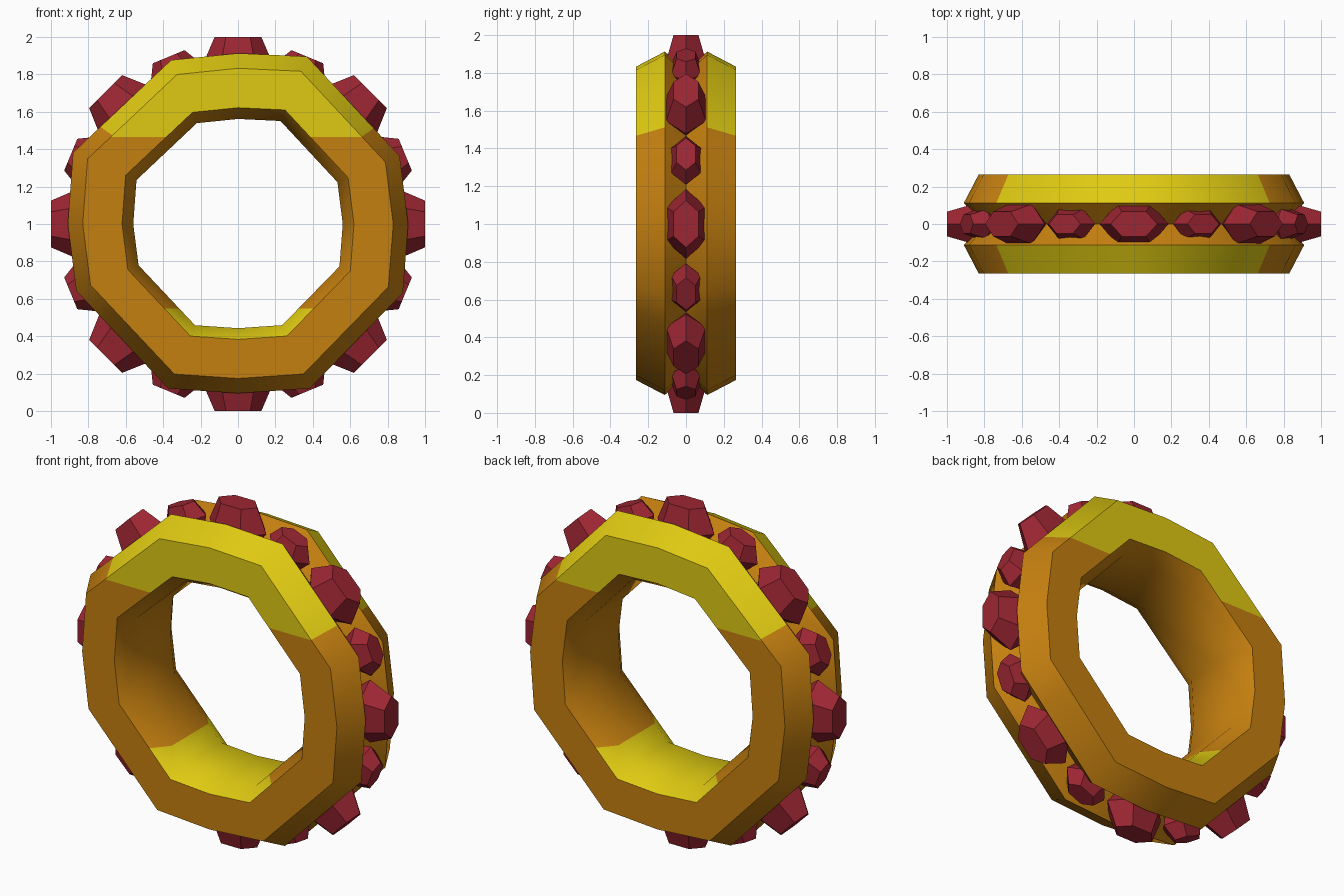
import bpy, bmesh, math
from mathutils import Vector

if "Cube" in bpy.data.objects:
    bpy.data.objects.remove(bpy.data.objects["Cube"])


def material(name, rgb):
    m = bpy.data.materials.new(name)
    m.diffuse_color = (*rgb, 1)
    m.use_nodes = True
    m.node_tree.nodes["Principled BSDF"].inputs["Base Color"].default_value = m.diffuse_color
    return m


orange = material("dark_gold", (0.56, 0.215, 0.005))
yellow = material("bright_gold", (0.74, 0.59, 0.006))
red = material("ruby_red", (0.33, 0.019, 0.032))


def finish(bm, name, mats):
    bmesh.ops.recalc_face_normals(bm, faces=bm.faces)
    me = bpy.data.meshes.new(name)
    bm.to_mesh(me)
    bm.free()
    for m in mats:
        me.materials.append(m)
    ob = bpy.data.objects.new(name, me)
    bpy.context.collection.objects.link(ob)
    return ob


# Band: closed cross-section (radius, y) swept round a slightly uneven polygon
profile = [(0.62, -0.265), (0.83, -0.265), (0.91, -0.112), (0.81, 0),
           (0.91, 0.112), (0.83, 0.265), (0.62, 0.265), (0.56, 0.17), (0.56, -0.17)]
FACE, BEVEL, GROOVE, HOLE = range(4)
kinds = [FACE, BEVEL, GROOVE, GROOVE, BEVEL, FACE, HOLE, HOLE, HOLE]
corners = [(0, 1), (22.8, 1.03), (67.6, 1.064), (90, 1.003), (112.2, 1.04), (156.6, 1.056),
           (180, 1), (202.5, 1.028), (247, 1.05), (270, 0.995), (293.6, 1.054), (337.3, 1.05)]

bm = bmesh.new()
rings = []
for deg, s in corners:
    a = math.radians(deg)
    rings.append([bm.verts.new((r * s * math.cos(a), y, 1 + r * s * math.sin(a)))
                  for r, y in profile])
n = len(profile)
for i, ring in enumerate(rings):
    nxt = rings[(i + 1) % len(rings)]
    for j in range(n):
        f = bm.faces.new((ring[j], ring[(j + 1) % n], nxt[(j + 1) % n], nxt[j]))
        f.material_index = kinds[j]


def cut(kind, co, no):
    faces = [f for f in bm.faces if f.material_index == kind]
    geom = set(faces)
    for f in faces:
        geom.update(f.edges)
        geom.update(f.verts)
    bmesh.ops.bisect_plane(bm, geom=list(geom), dist=1e-5, plane_co=co, plane_no=no)


# Cut the borders of the bright gold areas, then colour by position
slope = math.radians(35.2)
cut(FACE, (0, 0, 1.465), (0, 0, 1))
cut(HOLE, (0, 0, 0.547), (0, 0, 1))
for side in (-1, 1):
    cut(BEVEL, (0, 0, 1), (side * math.sin(slope), 0, math.cos(slope)))
for f in bm.faces:
    c, k = f.calc_center_median(), f.material_index
    bright = ((k == FACE and c.z > 1.465) or (k == HOLE and c.z < 0.547) or
              (k == BEVEL and c.z - 1 > math.tan(slope) * abs(c.x)))
    f.material_index = 1 if bright else 0
band = finish(bm, "ring_band", [orange, yellow])
bpy.context.view_layer.objects.active = band
band.select_set(True)
bpy.ops.object.shade_smooth_by_angle(angle=math.radians(48))
band.select_set(False)


# Gem: stacked hexagons (radius, tip half length, shoulder half length, half width)
def gem(name, deg, layers):
    a = math.radians(deg)
    out = Vector((math.cos(a), 0, math.sin(a)))
    tan = Vector((-math.sin(a), 0, math.cos(a)))
    g = bmesh.new()
    loops = []
    for r, tip, sh, w in layers:
        pts = [(tip, 0), (sh, w), (-sh, w), (-tip, 0), (-sh, -w), (sh, -w)]
        loops.append([g.verts.new(Vector((0, 0, 1)) + out * r + tan * t + Vector((0, y, 0)))
                      for t, y in pts])
    for lo, hi in zip(loops, loops[1:]):
        for i in range(6):
            g.faces.new((lo[i], lo[(i + 1) % 6], hi[(i + 1) % 6], hi[i]))
    g.faces.new(loops[0])
    g.faces.new(loops[-1])
    finish(g, name, [red])


large = [(0.76, 0.10, 0.05, 0.05), (0.86, 0.185, 0.09, 0.106), (1.0, 0.125, 0.065, 0.066)]
small = [(0.78, 0.08, 0.04, 0.04), (0.88, 0.14, 0.07, 0.08), (0.968, 0.092, 0.048, 0.05)]
for k in range(16):
    if k % 2 == 0:
        gem(f"large_gem_{k // 2 + 1}", k * 22.5, large)
    else:
        gem(f"small_gem_{k // 2 + 1}", k * 22.5, small)
